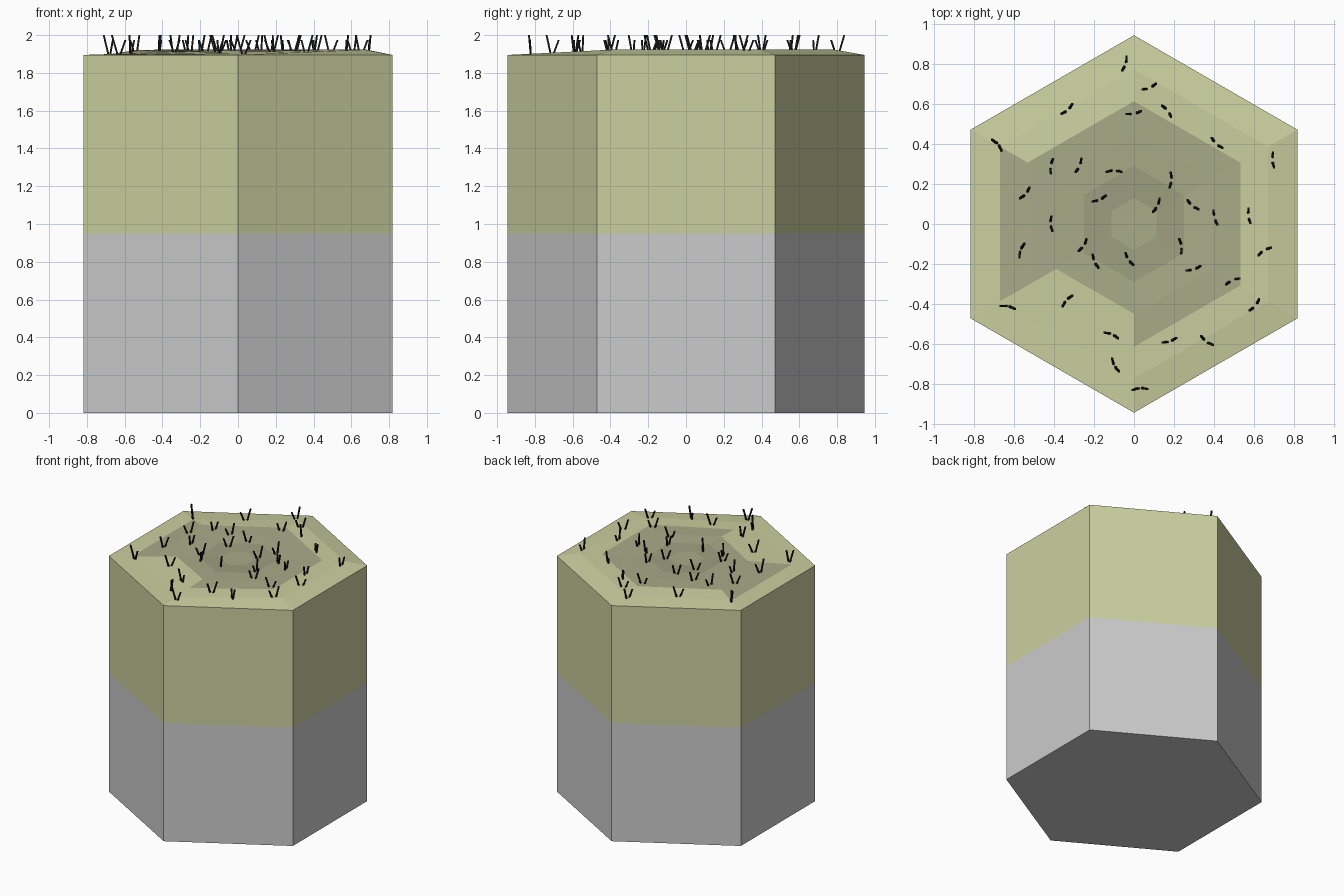
import bpy, bmesh, math, random
from mathutils import Vector

if "Cube" in bpy.data.objects:
    bpy.data.objects.remove(bpy.data.objects["Cube"])

random.seed(4)
R, MID, RIM = 0.945, 0.95, 1.895


def material(name, rgb):
    m = bpy.data.materials.new(name)
    m.diffuse_color = (*rgb, 1)
    m.use_nodes = True
    m.node_tree.nodes["Principled BSDF"].inputs["Base Color"].default_value = m.diffuse_color
    return m


def finish(bm, name, mats=()):
    bmesh.ops.recalc_face_normals(bm, faces=bm.faces)
    me = bpy.data.meshes.new(name)
    bm.to_mesh(me)
    bm.free()
    for m in mats:
        me.materials.append(m)
    ob = bpy.data.objects.new(name, me)
    bpy.context.collection.objects.link(ob)
    return ob


def hex_ring(bm, r, heights):
    return [bm.verts.new((r * math.cos(math.radians(30 + 60 * i)),
                          r * math.sin(math.radians(30 + 60 * i)), heights[i]))
            for i in range(6)]


def bridge(bm, a, b):
    return [bm.faces.new((a[i], a[(i + 1) % 6], b[(i + 1) % 6], b[i])) for i in range(6)]


# Grey stone base
bm = bmesh.new()
low = hex_ring(bm, R, [0] * 6)
bridge(bm, low, hex_ring(bm, R, [MID] * 6))
bm.faces.new(low[::-1])
base = finish(bm, "stone_base")
# the base is open where the soil sits on it, so make sure it faces outwards
if base.data.polygons[0].normal.dot(base.data.polygons[0].center) < 0:
    base.data.flip_normals()

# Green upper half with an uneven, ringed top
light = material("grass_green", (0.60, 0.63, 0.35))
dark = material("dark_green", (0.40, 0.41, 0.25))
deep = material("deep_green", (0.34, 0.35, 0.215))
rings = [
    (0.775, [1.925, 1.925, 1.900, 1.897, 1.903, 1.923]),
    (0.615, [1.925, 1.925, 1.922, 1.903, 1.911, 1.925]),
    (0.450, [1.922, 1.923, 1.922, 1.912, 1.920, 1.922]),
    (0.290, [1.917] * 6),
    (0.130, [1.913] * 6),
]
dark_from = [2, 2, 1, 3, 2, 2]      # first dark band in each sector
bm = bmesh.new()
prev = hex_ring(bm, R, [RIM] * 6)
bridge(bm, hex_ring(bm, R, [MID] * 6), prev)
for band, (r, heights) in enumerate(rings):
    ring = hex_ring(bm, r, heights)
    for i, f in enumerate(bridge(bm, prev, ring)):
        f.material_index = 2 if band >= 4 else int(band >= dark_from[i])
    prev = ring
centre = bm.verts.new((0, 0, 1.912))
for i in range(6):
    bm.faces.new((prev[i], prev[(i + 1) % 6], centre)).material_index = 1
soil = finish(bm, "grassy_top", (light, dark, deep))
if soil.data.polygons[0].normal.dot(soil.data.polygons[0].center * Vector((1, 1, 0))) < 0:
    soil.data.flip_normals()

# Grass tufts: two thin, splayed blades each
tufts = [(-.04, .80), (.08, .68), (.17, .57), (-.33, .57), (0, .55), (-.68, .40),
         (.41, .40), (.69, .32), (-.42, .29), (-.27, .29), (-.10, .27), (.19, .22),
         (-.54, .15), (-.17, .12), (.12, .09), (.29, .09), (.40, .03), (.57, .04),
         (-.42, 0), (-.25, -.11), (.24, -.11), (.65, -.13), (-.57, -.13), (-.20, -.19),
         (-.03, -.18), (.30, -.23), (.49, -.28), (-.34, -.38), (-.63, -.41),
         (.61, -.41), (-.11, -.55), (.18, -.59), (.36, -.59), (-.10, -.71), (.03, -.82)]


def blade(bm, foot, tip, w=0.005):
    rows = []
    for p in (foot, tip):
        rows.append([bm.verts.new(p + Vector((dx * w, dy * w, 0)))
                     for dx, dy in ((-1, -1), (1, -1), (1, 1), (-1, 1))])
    a, b = rows
    for i in range(4):
        j = (i + 1) % 4
        bm.faces.new((a[i], a[j], b[j], b[i]))
    bm.faces.new(a[::-1])
    bm.faces.new(b)


bm = bmesh.new()
for x, y in tufts:
    turn = random.uniform(0, math.tau)
    for side, top in ((0, 2.0), (math.pi * 0.85, 1.975)):
        d = Vector((math.cos(turn + side), math.sin(turn + side), 0))
        c = Vector((x, y, 0))
        blade(bm, c + d * 0.008 + Vector((0, 0, 1.898)), c + d * 0.038 + Vector((0, 0, top)))
finish(bm, "grass_blades", (material("blade_black", (0.01, 0.01, 0.01)),))
